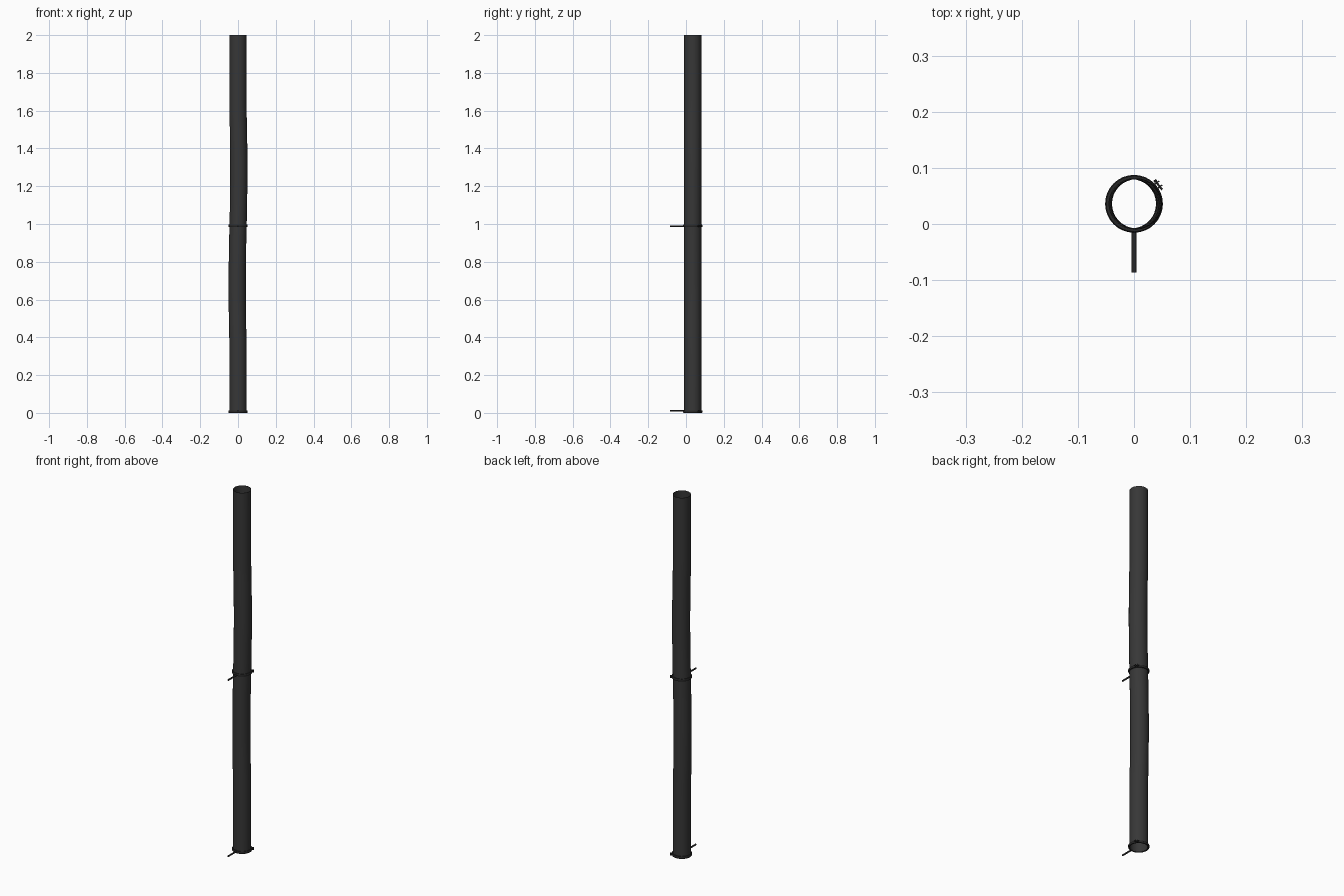
import bpy
import bmesh
import math
from mathutils import Matrix, Vector

cube = bpy.data.objects.get("Cube")
if cube:
    bpy.data.objects.remove(cube, do_unlink=True)

CENTER_Y = 0.036
SIDES = 32


def make_material(name, value):
    mat = bpy.data.materials.new(name)
    mat.use_nodes = True
    colour = (value, value, value, 1)
    mat.diffuse_color = colour
    mat.node_tree.nodes["Principled BSDF"].inputs["Base Color"].default_value = colour
    return mat


pipe_grey = make_material("dark grey", 0.038)
clamp_black = make_material("near black", 0.02)


def finish(name, bm, mat):
    bmesh.ops.recalc_face_normals(bm, faces=bm.faces)
    mesh = bpy.data.meshes.new(name)
    bm.to_mesh(mesh)
    bm.free()
    obj = bpy.data.objects.new(name, mesh)
    bpy.context.collection.objects.link(obj)
    mesh.materials.append(mat)
    bpy.ops.object.select_all(action="DESELECT")
    obj.select_set(True)
    bpy.context.view_layer.objects.active = obj
    bpy.ops.object.shade_smooth_by_angle(angle=math.radians(40))
    return obj


def loft(name, sections, mat):
    """Closed loop of circles (x offset, radius, z) skinned into a hollow ring."""
    bm = bmesh.new()
    rings = []
    for x, r, z in sections:
        ring = []
        for i in range(SIDES):
            a = math.tau * i / SIDES
            ring.append(bm.verts.new((x + r * math.cos(a), CENTER_Y + r * math.sin(a), z)))
        rings.append(ring)
    for j, low in enumerate(rings):
        high = rings[(j + 1) % len(rings)]
        for i in range(SIDES):
            k = (i + 1) % SIDES
            bm.faces.new((low[i], low[k], high[k], high[i]))
    return finish(name, bm, mat)


def cylinder(name, start, end, radius, sides, mat):
    start, end = Vector(start), Vector(end)
    axis = end - start
    place = Matrix.Translation((start + end) / 2) @ axis.to_track_quat("Z", "Y").to_matrix().to_4x4()
    bm = bmesh.new()
    bmesh.ops.create_cone(bm, cap_ends=True, segments=sides, radius1=radius,
                          radius2=radius, depth=axis.length, matrix=place)
    return finish(name, bm, mat)


# Hollow pipe: straight ends, gentle sideways S-bend in the middle
def bend(z):
    t = (z - 0.98) / 0.62
    return 0.0045 * math.sin(math.pi * t) if abs(t) < 1 else 0


heights = [0.003] + [0.3 + 0.08 * i for i in range(18)] + [2.0]
outer = [(bend(z), 0.0455, z) for z in heights]
inner = [(bend(z), 0.0437, z) for z in reversed(heights)]
loft("pipe", outer + inner, pipe_grey)


# Wall clamps: rounded band, mounting rod, and a tightening screw with two lugs
def clamp(label, z, rod_z):
    half = 0.0065
    profile = [(0.0445, -half), (0.0495, -half), (0.0515, -half / 2),
               (0.0515, half / 2), (0.0495, half), (0.0445, half)]
    loft(label + "_clamp_band", [(0, r, z + dz) for r, dz in profile], clamp_black)
    cylinder(label + "_clamp_rod", (0, -0.086, rod_z), (0, CENTER_Y - 0.046, rod_z),
             0.0045, 12, clamp_black)

    angle = math.radians(38)
    out = Vector((math.cos(angle), math.sin(angle), 0))
    side = Vector((-out.y, out.x, 0))
    seat = Vector((0, CENTER_Y, z)) + out * 0.055
    cylinder(label + "_clamp_screw", seat - side * 0.011, seat + side * 0.008,
             0.002, 10, clamp_black)
    cylinder(label + "_clamp_screw_head", seat + side * 0.007, seat + side * 0.011,
             0.0035, 6, clamp_black)
    for name, shift in (("lower", -0.0045), ("upper", 0.0045)):
        bm = bmesh.new()
        turn = Matrix.Rotation(angle, 4, "Z")
        size = Matrix.Diagonal((0.011, 0.0025, 0.011, 1))
        bmesh.ops.create_cube(bm, size=1, matrix=Matrix.Translation(seat + side * shift) @ turn @ size)
        finish(label + "_clamp_" + name + "_lug", bm, clamp_black)


clamp("bottom", 0.0065, 0.011)
clamp("middle", 0.99, 0.988)
